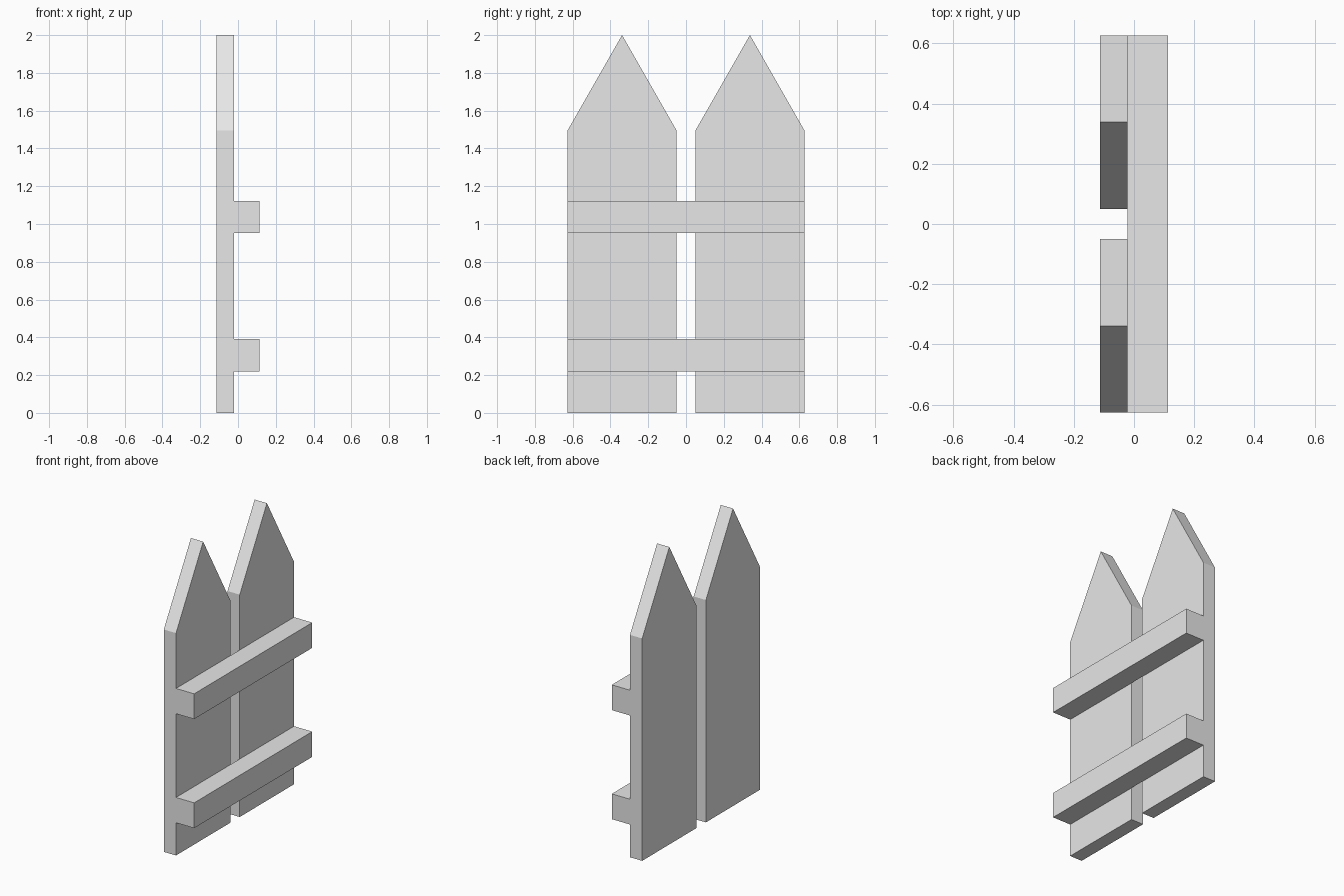
import bpy
import bmesh

if "Cube" in bpy.data.objects:
    bpy.data.objects.remove(bpy.data.objects["Cube"], do_unlink=True)

paint = bpy.data.materials.new("pale_grey")
paint.use_nodes = True
grey = (0.8, 0.8, 0.8, 1)
paint.diffuse_color = grey
paint.node_tree.nodes["Principled BSDF"].inputs["Base Color"].default_value = grey

HALF_WIDTH = 0.627
GAP = 0.05
X_BACK, X_JOIN, X_FRONT = -0.113, -0.022, 0.113


def board(name, outline, x0, x1):
    """Extrude a (y, z) outline from x0 to x1."""
    bm = bmesh.new()
    face = bm.faces.new([bm.verts.new((x0, y, z)) for y, z in outline])
    new = bmesh.ops.extrude_face_region(bm, geom=[face])["geom"]
    verts = [v for v in new if isinstance(v, bmesh.types.BMVert)]
    bmesh.ops.translate(bm, verts=verts, vec=(x1 - x0, 0, 0))
    bmesh.ops.recalc_face_normals(bm, faces=bm.faces)
    mesh = bpy.data.meshes.new(name)
    bm.to_mesh(mesh)
    bm.free()
    mesh.materials.append(paint)
    obj = bpy.data.objects.new(name, mesh)
    bpy.context.collection.objects.link(obj)


# Pointed pickets
for name, side in (("front_picket", -1), ("back_picket", 1)):
    inner, outer = side * GAP, side * HALF_WIDTH
    board(name, [(inner, 0), (outer, 0), (outer, 1.495),
                 ((inner + outer) / 2, 2), (inner, 1.495)], X_BACK, X_JOIN)

# Cross rails
for name, low, high in (("lower_rail", 0.22, 0.39), ("upper_rail", 0.953, 1.123)):
    board(name, [(-HALF_WIDTH, low), (HALF_WIDTH, low),
                 (HALF_WIDTH, high), (-HALF_WIDTH, high)], X_JOIN, X_FRONT)
